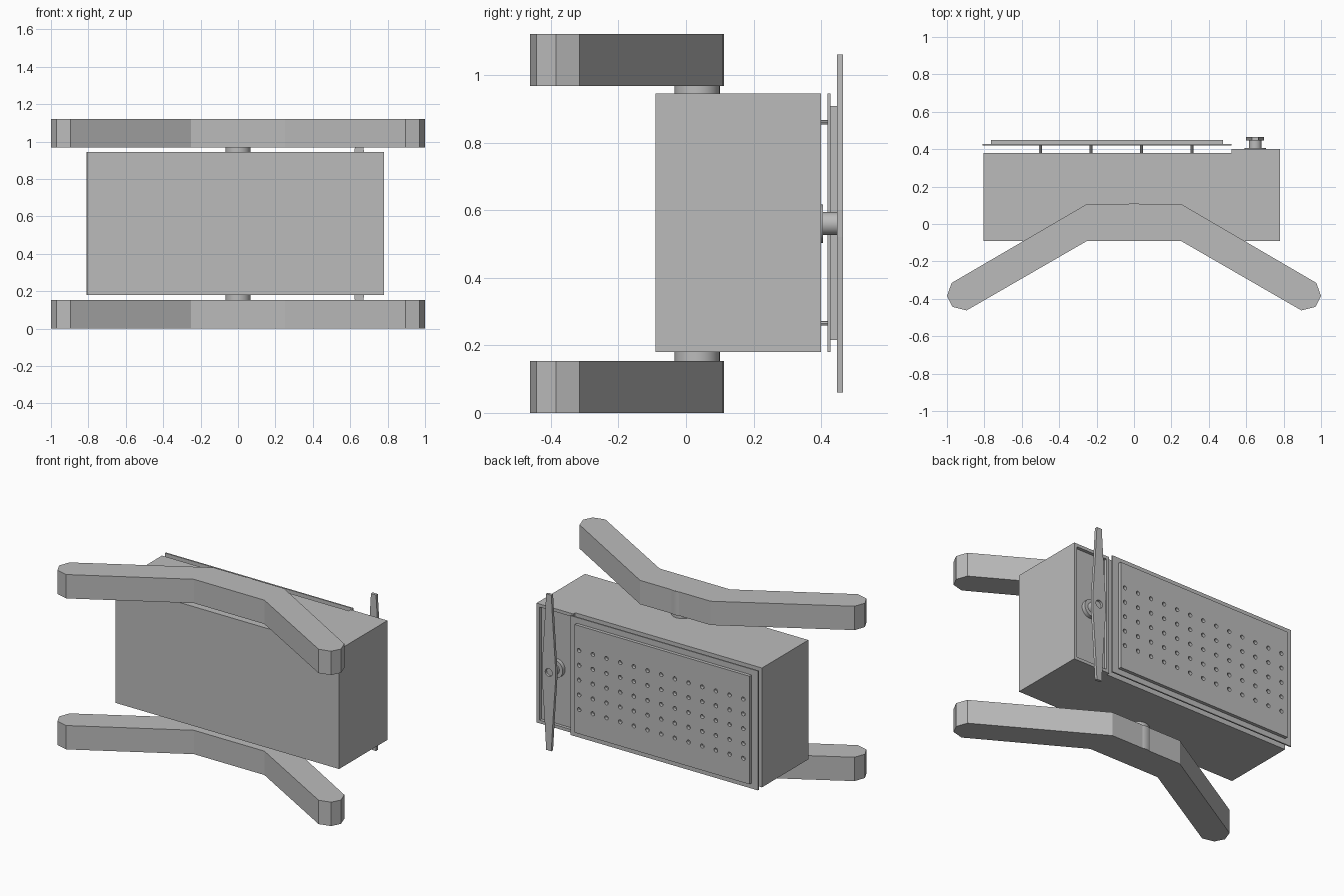
import bpy, bmesh, math
from mathutils import Matrix

cube = bpy.data.objects.get("Cube")
if cube:
    bpy.data.objects.remove(cube, do_unlink=True)

GREY = (0.5, 0.5, 0.5, 1)
mat = bpy.data.materials.new("plain grey")
mat.use_nodes = True
mat.diffuse_color = GREY
mat.node_tree.nodes["Principled BSDF"].inputs["Base Color"].default_value = GREY


def finish(name, bm):
    bmesh.ops.recalc_face_normals(bm, faces=bm.faces)
    me = bpy.data.meshes.new(name)
    bm.to_mesh(me)
    bm.free()
    me.materials.append(mat)
    ob = bpy.data.objects.new(name, me)
    bpy.context.collection.objects.link(ob)
    return ob


def box(name, x, y, z):
    bm = bmesh.new()
    bmesh.ops.create_cube(bm, size=1)
    for v in bm.verts:
        for i, (lo, hi) in enumerate((x, y, z)):
            v.co[i] = lo if v.co[i] < 0 else hi
    return finish(name, bm)


def prism(name, points, offset):
    """Extrude a closed outline of 3D points along an offset vector."""
    bm = bmesh.new()
    face = bm.faces.new([bm.verts.new(p) for p in points])
    ext = bmesh.ops.extrude_face_region(bm, geom=[face])
    bmesh.ops.translate(bm, vec=offset,
                        verts=[g for g in ext["geom"] if isinstance(g, bmesh.types.BMVert)])
    return finish(name, bm)


def rods(name, radius, depth, centres, axis="Z", sides=32, smooth=True):
    """One mesh holding a cylinder at every centre."""
    bm = bmesh.new()
    turn = Matrix.Rotation(math.pi / 2, 4, "X") if axis == "Y" else Matrix()
    for c in centres:
        bmesh.ops.create_cone(bm, cap_ends=True, segments=sides, radius1=radius, radius2=radius,
                              depth=depth, matrix=Matrix.Translation(c) @ turn)
    ob = finish(name, bm)
    if smooth:
        bpy.ops.object.select_all(action="DESELECT")
        ob.select_set(True)
        bpy.context.view_layer.objects.active = ob
        bpy.ops.object.shade_smooth_by_angle(angle=math.radians(30))
    return ob


def cut(target, cutter):
    mod = target.modifiers.new("cut", "BOOLEAN")
    mod.operation = "DIFFERENCE"
    mod.solver = "EXACT"
    mod.object = cutter
    cutter.hide_render = True
    cutter.hide_viewport = True
    cutter.display_type = "WIRE"


Z0, Z1, MID = 0.18, 0.945, 0.56

# Main housing with a raised, recessed rear section
box("housing", (-0.805, 0.78), (-0.09, 0.38), (Z0, Z1))
rear_frame = box("rear_frame", (0.52, 0.78), (0.37, 0.40), (Z0, Z1))
cut(rear_frame, box("frame_cutter", (0.54, 0.76), (0.36, 0.42), (Z0 + 0.02, Z1 - 0.02)))

# Rear cover plate on stand-off pins
box("cover_plate", (-0.81, 0.52), (0.419, 0.428), (Z0, Z1))
rods("standoff_pins", 0.007, 0.05,
     [(-0.5 + 0.27 * i, 0.4, z) for i in range(4) for z in (0.265, 0.86)], "Y", 12)

# Raised panel with a grid of vent holes
panel = box("vent_panel", (-0.765, 0.475), (0.427, 0.449), (0.215, 0.908))
holes = [(-0.72 + 0.097 * i, 0.44, MID + 0.095 * j) for i in range(13) for j in range(-2, 3)]
cut(panel, rods("vent_cutter", 0.013, 0.06, holes, "Y", 12, False))

# Propeller, hub and mounting disc
PX = 0.648
rods("hub_disc", 0.057, 0.026, [(PX, 0.392, MID)], "Y")
rods("hub", 0.034, 0.07, [(PX, 0.415, MID)], "Y")
half = [(0.018, -0.5), (0.03, -0.3), (0.048, -0.04), (0.048, 0.04), (0.03, 0.3), (0.018, 0.5)]
outline = half + [(-x, z) for x, z in reversed(half)]
blade = prism("blade", [(PX + x, 0.447, MID + z) for x, z in outline], (0, 0.018, 0))
cut(blade, rods("blade_cutter", 0.025, 0.1, [(PX, 0.46, MID)], "Y", 24, False))

# Bent arms, above and below, each on a pivot
side = [(0.25, -0.09), (0.895, -0.462), (0.97, -0.443), (1.0, -0.385), (0.975, -0.315), (0.25, 0.108)]
arm = side + [(-x, y) for x, y in reversed(side)]
for name, base in (("lower", 0.0), ("upper", 0.968)):
    prism(name + "_arm", [(x, y, base) for x, y in arm], (0, 0, 0.153))
    rods(name + "_arm_boss", 0.08, 0.1528, [(0, 0.033, base + 0.0765)])
rods("pivots", 0.067, 0.06, [(0, 0.033, 0.165), (0, 0.033, 0.957)])
